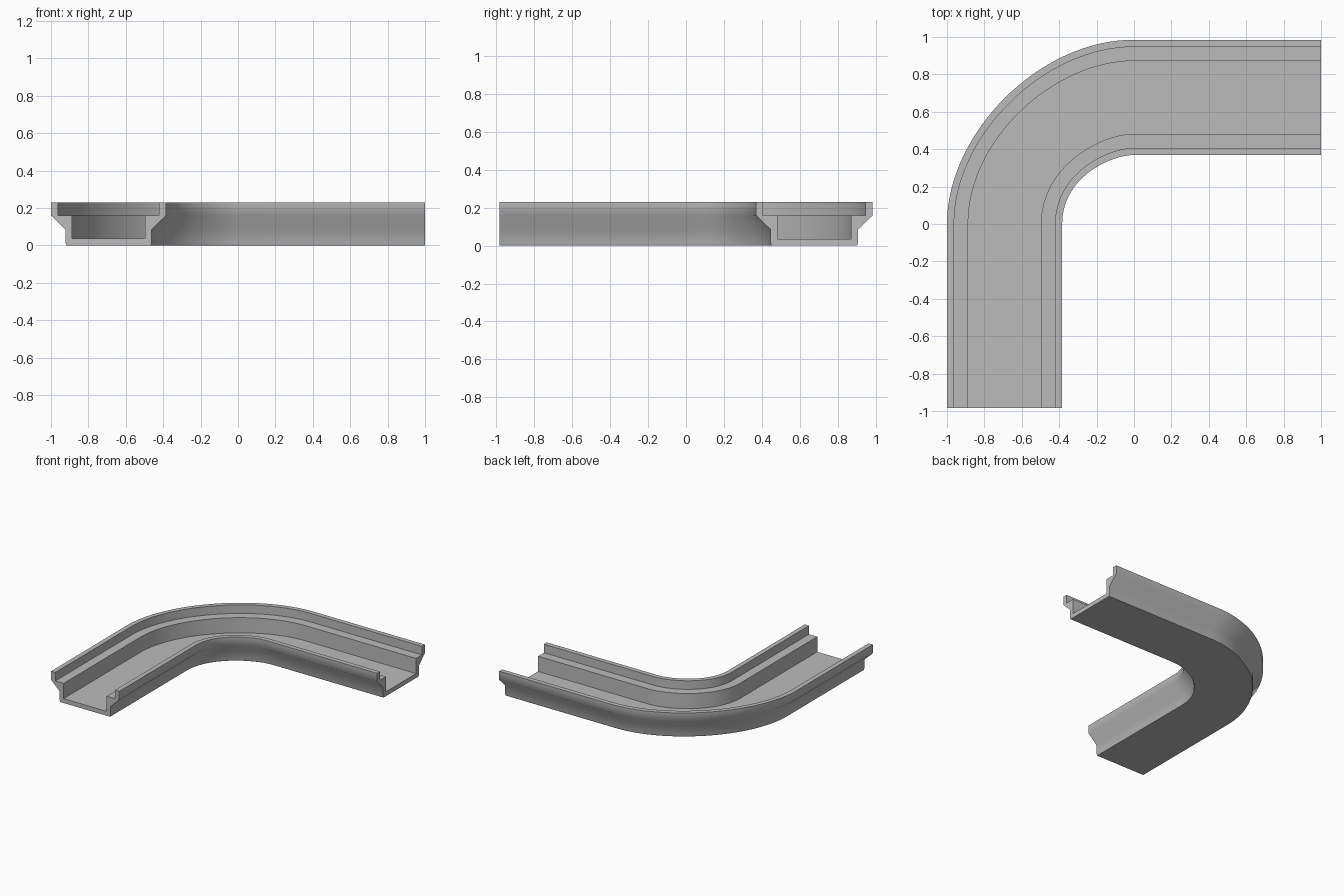
import bpy, bmesh, math

if "Cube" in bpy.data.objects:
    bpy.data.objects.remove(bpy.data.objects["Cube"])

# Channel cross-section: (offset from the centre line, height); mirrored below
HALF = [(0.225, 0.0), (0.23, 0.012), (0.23, 0.085), (0.308, 0.16), (0.308, 0.23),
        (0.27, 0.23), (0.27, 0.16), (0.195, 0.16), (0.195, 0.036)]
PROFILE = HALF + [(-d, z) for d, z in reversed(HALF)]
CX, CY = 0.692, 0.677       # centre-line distance of the two arms
END_X, END_Y = 1.0, -0.985  # open ends
STEPS = 32


def path(d):
    """Plan line at offset d: straight arm, rounded corner, straight arm."""
    a, b = CX + d, CY + d
    k = 0.585 - 0.31 * d    # tighter bend on the inner side
    pts = [(-a, END_Y)]
    for i in range(STEPS + 1):
        t = i / STEPS
        s = 1 - t
        x = -a * (s**3 + 3*s*s*t + 3*s*t*t*(1 - k))
        y = b * (3*s*s*t*k + 3*s*t*t + t**3)
        pts.append((x, y))
    return pts + [(END_X, b)]


# Curved open channel, swept along the path and capped at both ends
bm = bmesh.new()
rows = [[bm.verts.new((x, y, z)) for x, y in path(d)] for d, z in PROFILE]
n = len(rows)
for j in range(n):
    r, q = rows[j], rows[(j + 1) % n]
    for i in range(len(r) - 1):
        bm.faces.new((r[i], r[i + 1], q[i + 1], q[i]))
for i in (0, -1):
    bm.faces.new([r[i] for r in rows])
bmesh.ops.recalc_face_normals(bm, faces=bm.faces)
mesh = bpy.data.meshes.new("curved_channel")
bm.to_mesh(mesh)
bm.free()

grey = bpy.data.materials.new("grey")
grey.diffuse_color = (0.5, 0.5, 0.5, 1)
grey.use_nodes = True
grey.node_tree.nodes["Principled BSDF"].inputs["Base Color"].default_value = grey.diffuse_color
mesh.materials.append(grey)

channel = bpy.data.objects.new("curved_channel", mesh)
bpy.context.collection.objects.link(channel)
bpy.context.view_layer.objects.active = channel
channel.select_set(True)
bpy.ops.object.shade_smooth_by_angle(angle=math.radians(50))
